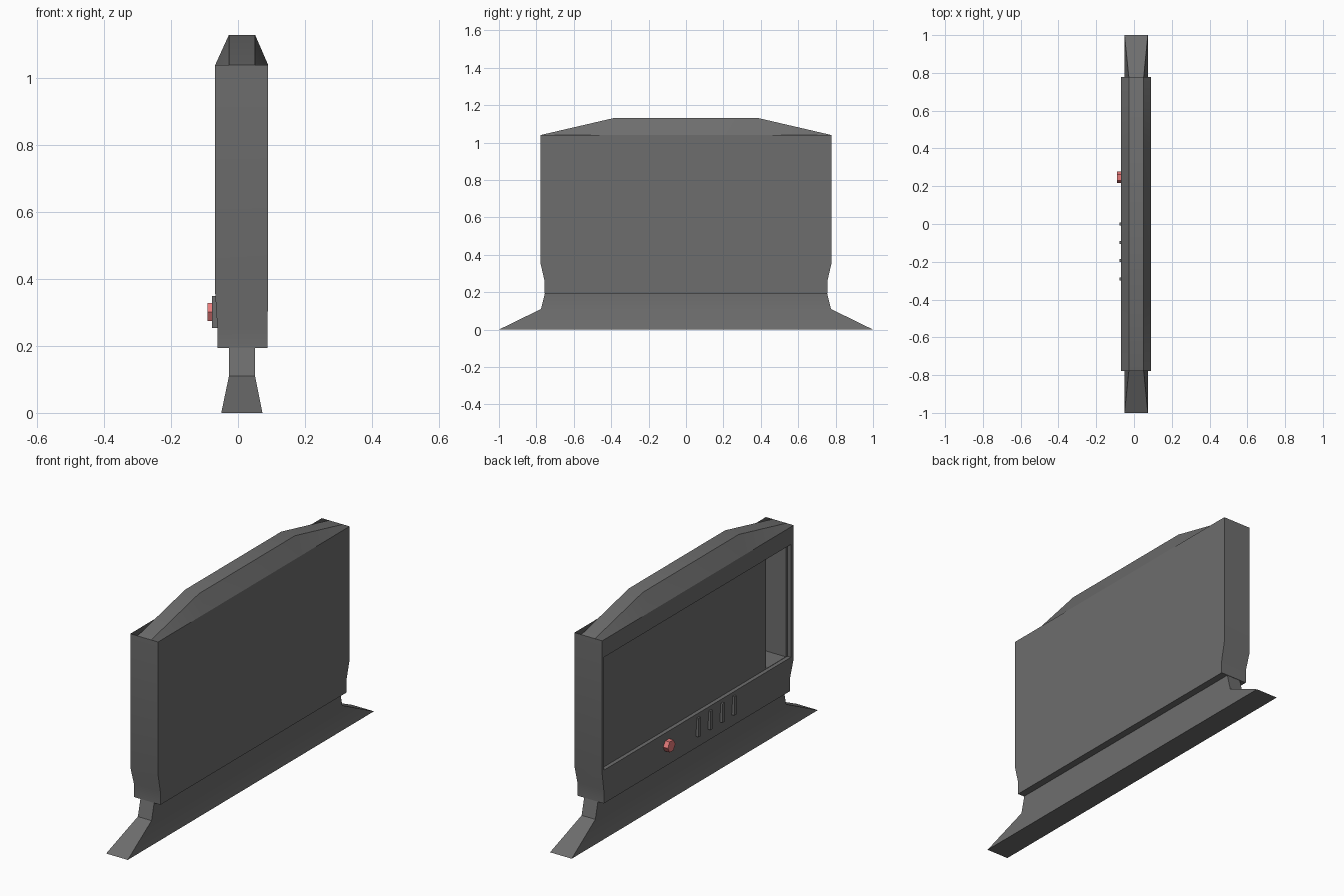
import bpy, bmesh
from math import pi, radians

if "Cube" in bpy.data.objects:
    bpy.data.objects.remove(bpy.data.objects["Cube"])


def material(name, color):
    mat = bpy.data.materials.new(name)
    mat.diffuse_color = color
    mat.use_nodes = True
    mat.node_tree.nodes["Principled BSDF"].inputs["Base Color"].default_value = mat.diffuse_color
    return mat


grey = material("dark_grey", (.155, .155, .155, 1))
red = material("red", (.8, .2, .2, 1))


def finish(name, bm):
    bmesh.ops.recalc_face_normals(bm, faces=bm.faces)
    mesh = bpy.data.meshes.new(name)
    bm.to_mesh(mesh)
    bm.free()
    obj = bpy.data.objects.new(name, mesh)
    mesh.materials.append(grey)
    bpy.context.collection.objects.link(obj)
    return obj


def soften(obj):
    bpy.ops.object.select_all(action='DESELECT')
    obj.select_set(True)
    bpy.context.view_layer.objects.active = obj
    bpy.ops.object.shade_smooth_by_angle(angle=radians(30))


def loft(name, rings):
    """Stack rectangular rings given as (x0, x1, half_y, z)."""
    bm = bmesh.new()
    loops = [[bm.verts.new(p) for p in ((a, -h, z), (b, -h, z), (b, h, z), (a, h, z))]
             for a, b, h, z in rings]
    for lo, hi in zip(loops, loops[1:]):
        for i in range(4):
            j = (i + 1) % 4
            bm.faces.new((lo[i], lo[j], hi[j], hi[i]))
    bm.faces.new(loops[0])
    bm.faces.new(loops[-1])
    return finish(name, bm)


def box(name, x, y, z):
    obj = loft(name, [(x[0], x[1], (y[1] - y[0]) / 2, h) for h in z])
    for v in obj.data.vertices:
        v.co.y += (y[0] + y[1]) / 2
    return obj


def cut(target, cutter):
    cutter.hide_render = True
    mod = target.modifiers.new("cut", 'BOOLEAN')
    mod.operation, mod.solver, mod.object = 'DIFFERENCE', 'EXACT', cutter
    bpy.context.view_layer.objects.active = target
    bpy.ops.object.modifier_apply(modifier=mod.name)
    bpy.data.objects.remove(cutter)


# Flared foot, narrow neck and cabinet as one shell
cabinet = loft("cabinet_and_stand", [
    (-.05, .073, 1, 0), (-.027, .051, .775, .11), (-.027, .051, .754, .194),
    (-.062, .088, .756, .194), (-.062, .088, .756, .26),
    (-.068, .09, .778, .355), (-.068, .09, .778, 1.04)])

# Shallow screen recess with a deep pocket at one end
cut(cabinet, box("recess_cutter", (-.2, -.048), (-.755, .765), (.37, .95)))
cut(cabinet, box("pocket_cutter", (-.1, .083), (-.742, -.58), (.372, .948)))

# The roof cap closes the cabinet, so its flat top is opened
bm = bmesh.new()
bm.from_mesh(cabinet.data)
tops = [f for f in bm.faces if all(v.co.z > 1.03 for v in f.verts)]
bmesh.ops.delete(bm, geom=tops, context='FACES')
bm.to_mesh(cabinet.data)
bm.free()
soften(cabinet)

# Roof cap: ridge, sloped ends and twisted corner panels
bm = bmesh.new()
base = 1.04
ridge, ends, mids, corners = {}, {}, {}, {}
for sx, inner, outer in ((-1, -.027, -.068), (1, .051, .09)):
    for sy in (-1, 1):
        k = (sx, sy)
        ridge[k] = bm.verts.new((inner, sy * .39, 1.13))
        ends[k] = bm.verts.new((inner, sy * .778, base))
        mids[k] = bm.verts.new((outer, sy * .39, base))
        corners[k] = bm.verts.new((outer, sy * .778, base))
        bm.faces.new((mids[k], corners[k], ends[k], ridge[k]))
    bm.faces.new((mids[sx, -1], mids[sx, 1], ridge[sx, 1], ridge[sx, -1]))
for sy in (-1, 1):
    bm.faces.new((ridge[-1, sy], ridge[1, sy], ends[1, sy], ends[-1, sy]))
bm.faces.new((ridge[-1, -1], ridge[1, -1], ridge[1, 1], ridge[-1, 1]))
cap = finish("top_cap", bm)
soften(cap)

# Control bars below the screen
for i in range(4):
    y = -.097 * i
    box(f"control_bar_{i + 1}", (-.078, -.06), (y - .008, y + .008), (.253, .35))

# Red hexagonal power knob
bpy.ops.mesh.primitive_cylinder_add(vertices=6, radius=.031, depth=.035,
                                    location=(-.0735, .247, .302), rotation=(0, pi / 2, 0))
knob = bpy.context.object
knob.name = "power_knob"
knob.data.materials.append(red)
